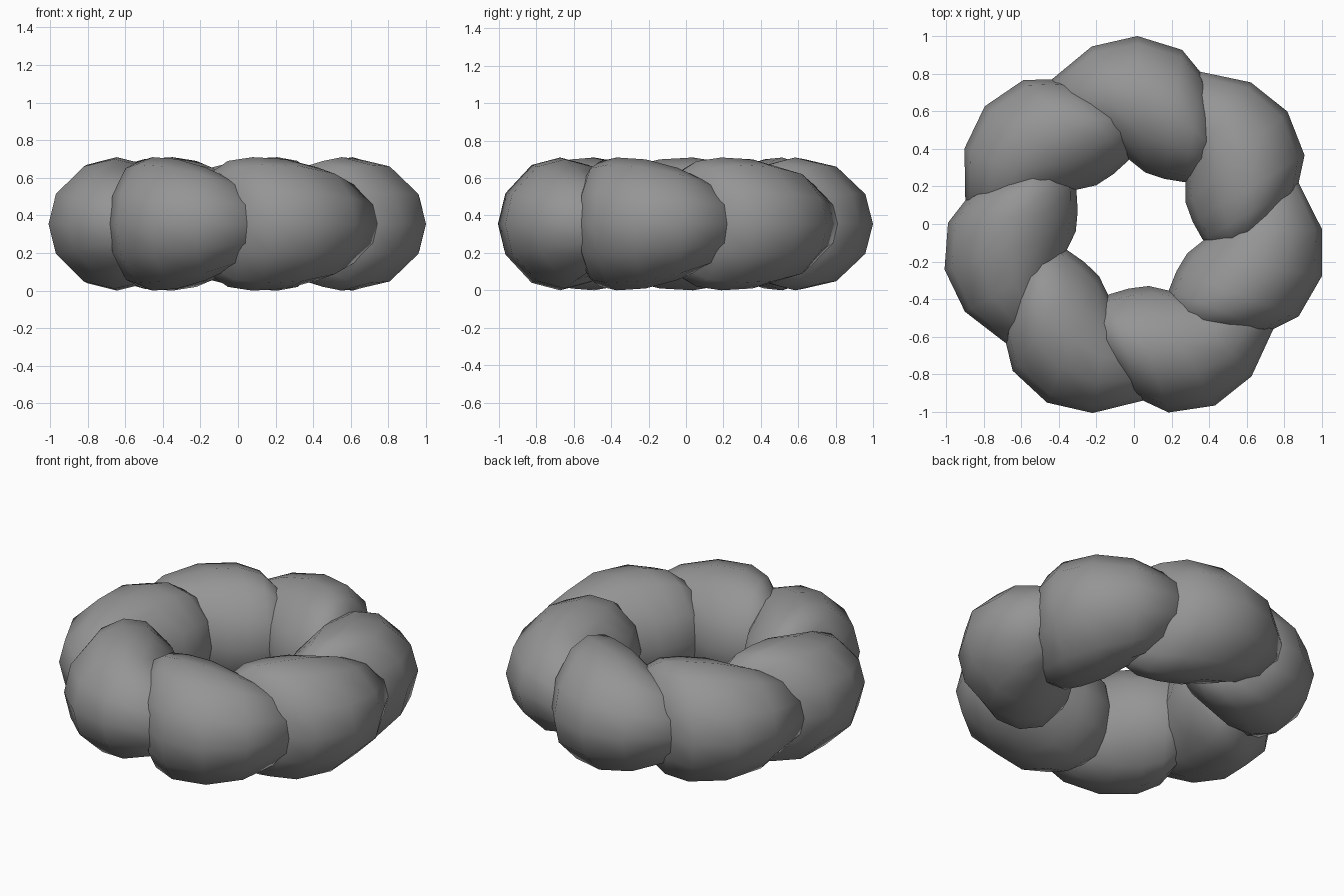
import bpy, bmesh, math
from mathutils import Vector

cube = bpy.data.objects.get("Cube")
if cube:
    bpy.data.objects.remove(cube, do_unlink=True)

LOBES = 7
SIDES = 12
MID_Z = 0.355
CENTRE = Vector((0, -0.03, 0))

grey = bpy.data.materials.new("plain_grey")
grey.use_nodes = True
colour = (0.3, 0.3, 0.3, 1)
grey.diffuse_color = colour
grey.node_tree.nodes["Principled BSDF"].inputs["Base Color"].default_value = colour

# Cross-sections of one lobe: outer angle, outer radius, inner angle, inner radius, half height
SECTIONS = [
    (29, 0.91, 20, 0.50, 0.22),
    (13, 1.00, 8, 0.40, 0.30),
    (-1, 1.03, -11, 0.31, 0.345),
    (-15, 0.99, -31, 0.315, 0.355),
    (-24, 0.90, -47, 0.37, 0.335),
    (-34, 0.76, -54, 0.46, 0.26),
]
TIPS = [(37, 0.70), (-50, 0.60)]


def polar(degrees, radius):
    a = math.radians(degrees)
    return CENTRE + Vector((radius * math.cos(a), radius * math.sin(a), MID_Z))


def section(bm, turn, oa, orad, ia, irad, height):
    """A slightly squared oval ring between an outer and an inner point."""
    outer, inner = polar(turn + oa, orad), polar(turn + ia, irad)
    middle, half = (outer + inner) / 2, (outer - inner) / 2
    ring = []
    for i in range(SIDES):
        t = math.tau * i / SIDES
        t -= 0.05 * math.sin(4 * t)
        ring.append(bm.verts.new(middle + half * math.cos(t)
                                 + Vector((0, 0, height * math.sin(t)))))
    return ring


def lobe(name, turn):
    bm = bmesh.new()
    rings = [section(bm, turn, *s) for s in SECTIONS]
    tips = [bm.verts.new(polar(turn + a, r)) for a, r in TIPS]
    for i in range(SIDES):
        j = (i + 1) % SIDES
        for a, b in zip(rings, rings[1:]):
            bm.faces.new((a[i], a[j], b[j], b[i]))
        bm.faces.new((tips[0], rings[0][j], rings[0][i]))
        bm.faces.new((tips[1], rings[-1][i], rings[-1][j]))
    bmesh.ops.recalc_face_normals(bm, faces=bm.faces)
    for f in bm.faces:
        f.smooth = True
    mesh = bpy.data.meshes.new(name)
    bm.to_mesh(mesh)
    bm.free()
    mesh.materials.append(grey)
    obj = bpy.data.objects.new(name, mesh)
    bpy.context.collection.objects.link(obj)


# Overlapping lobes around the ring
for n in range(LOBES):
    lobe(f"ring_lobe_{n + 1}", 90 + n * 360 / LOBES)
